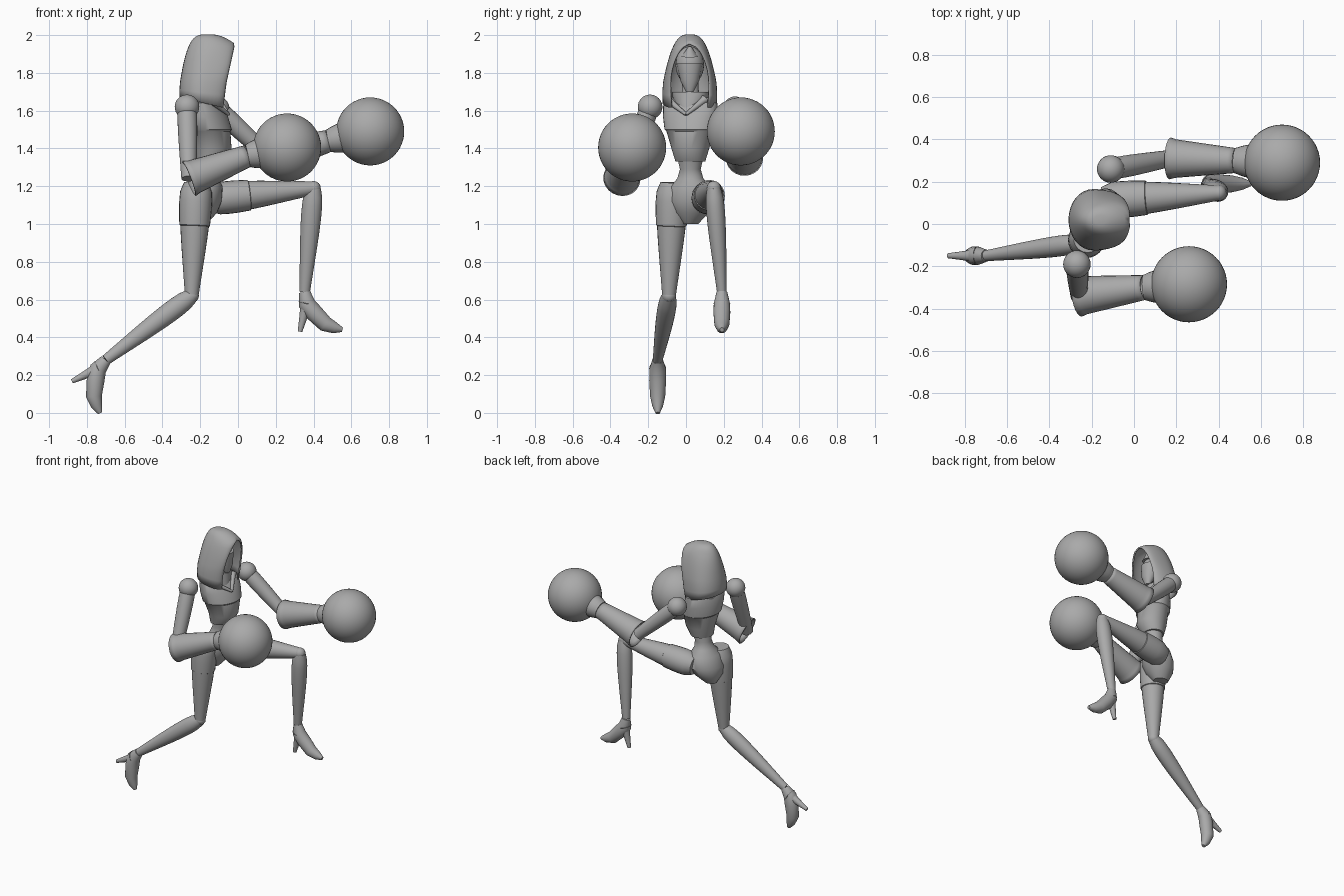
import bpy, bmesh
from math import sin, cos, pi, radians, sqrt
from mathutils import Vector, Matrix

default_cube = bpy.data.objects.get("Cube")
if default_cube:
    bpy.data.objects.remove(default_cube, do_unlink=True)

grey = bpy.data.materials.new("plain_grey")
grey.use_nodes = True
grey_value = (.4, .4, .4, 1)
grey.diffuse_color = grey_value
grey.node_tree.nodes["Principled BSDF"].inputs["Base Color"].default_value = grey_value

UP = Vector((0, 0, 1))
SIDEWAYS = Vector((0, 1, 0))
SHOULDER_LINE = Vector((.34, .94, 0))


def finish(name, bm, thickness=0):
    bmesh.ops.recalc_face_normals(bm, faces=bm.faces)
    mesh = bpy.data.meshes.new(name)
    bm.to_mesh(mesh)
    bm.free()
    mesh.materials.append(grey)
    part = bpy.data.objects.new(name, mesh)
    bpy.context.collection.objects.link(part)
    bpy.ops.object.select_all(action='DESELECT')
    part.select_set(True)
    bpy.context.view_layer.objects.active = part
    bpy.ops.object.shade_smooth_by_angle(angle=radians(38))
    if thickness:
        solidify = part.modifiers.new("thickness", 'SOLIDIFY')
        solidify.thickness = thickness
        solidify.offset = 0


def bridge(bm, rows, closed):
    for row, following in zip(rows, rows[1:]):
        count = len(row)
        for i in range(count if closed else count - 1):
            j = (i + 1) % count
            bm.faces.new((row[i], row[j], following[j], following[i]))


def tube(name, rings, side=SIDEWAYS, level=False, sides=24, thickness=0):
    """Loft ellipses (centre, side radius, other radius) along a path."""
    bm = bmesh.new()
    rows = []
    for k, (centre, width, depth) in enumerate(rings):
        before = rings[max(k - 1, 0)][0]
        after = rings[min(k + 1, len(rings) - 1)][0]
        along = UP if level else (after - before).normalized()
        across = (side - along * side.dot(along)).normalized()
        outward = along.cross(across)
        row = []
        for i in range(sides):
            turn = 2 * pi * i / sides
            offset = across * width * cos(turn) + outward * depth * sin(turn)
            row.append(bm.verts.new(centre + offset))
        rows.append(row)
    bridge(bm, rows, closed=True)
    if not thickness:
        bm.faces.new(rows[0])
        bm.faces.new(rows[-1])
    finish(name, bm, thickness)


def limb(name, start, end, start_radius, end_radius, bulge=0, flatten=1, band=0, thickness=0):
    """Tapered limb, fullest in its first half, with an optional raised band."""
    steps = [i / 12 for i in range(13)]
    if band:
        steps = sorted(steps + [band, band + .005])
    rings = []
    for t in steps:
        radius = start_radius + (end_radius - start_radius) * t + bulge * sin(pi * sqrt(t))
        if t <= band:
            radius += .005
        rings.append((start.lerp(end, t), radius * flatten, radius))
    tube(name, rings, thickness=thickness)


def ball(name, centre, size, segments=32):
    bm = bmesh.new()
    bmesh.ops.create_uvsphere(bm, u_segments=segments, v_segments=segments // 2, radius=1)
    bmesh.ops.scale(bm, vec=size, verts=bm.verts)
    bmesh.ops.translate(bm, vec=centre, verts=bm.verts)
    finish(name, bm)


def even(radius):
    return Vector((radius, radius, radius))


def spine(height):
    """Centre line of the body, arched forward at the ribs."""
    return Vector((-.13 - .2 * abs(height - 1.42), .023, height))


def torso(name, profile):
    rings = [(spine(height), width, depth) for height, width, depth in profile]
    tube(name, rings, side=SHOULDER_LINE, level=True, sides=32)


# Torso: chest with a step under the bust, then waist and hips
torso("chest", [(1.33, .08, .07), (1.4, .1, .1), (1.49, .13, .1), (1.5, .14, .11),
                (1.57, .15, .1), (1.64, .15, .07), (1.69, .06, .04)])
torso("waist_and_hips", [(1.4, .08, .08), (1.29, .055, .055), (1.24, .07, .065), (1.2, .11, .09),
                         (1.12, .13, .1), (1.06, .1, .09), (1, .04, .05)])
limb("neck", spine(1.6), spine(1.8), start_radius=.05, end_radius=.04)
torso("scarf", [(1.6, .05, .08), (1.64, .09, .08), (1.7, .1, .08)])

# Lapels running from under the hood to the breastbone
breastbone = Vector((-.05, 0, 1.58))
for side, reach in (("right", -.1), ("left", .1)):
    limb(side + "_lapel", Vector((.2 * reach - .13, reach, 1.66)), breastbone,
         start_radius=.02, end_radius=.008)

# Hood: level arches that open to the front and close at the peak
bm = bmesh.new()
rows = []
for k in range(1, 17):
    drop = .33 * (k / 16) ** 2
    fullness = min(drop / .27, 1)
    wide = .14 * fullness ** .35
    back = -.15 - .155 * fullness ** .25
    front = min(-.01 - .22 * drop, -.15 + .13 * sqrt(drop / .05))
    gap = .1 * sqrt(max(0, sin(pi * (drop - .05) / .42)))
    middle = (back + front) / 2
    half = []
    for i in range(17):
        turn = pi * i / 16
        inner = 0 if turn < pi / 2 else gap
        x = middle + (back - front) / 2 * cos(turn)
        y = inner + (wide - inner) * sin(turn)
        hang = max(0, drop - .25) * .6 * (x - back) / .2
        half.append(Vector((x, y, 2 - drop - hang)))
    mirrored = [Vector((p.x, -p.y, p.z)) for p in half[:0:-1]]
    rows.append([bm.verts.new(p + SIDEWAYS * .02) for p in mirrored + half])
bridge(bm, rows, closed=False)
bm.faces.new(rows[0])
bmesh.ops.remove_doubles(bm, verts=bm.verts, dist=.0005)
finish("hood", bm, thickness=.01)

# Head inside the hood, with a pointed mask and a brow peak
head = Vector((-.16, .02, 1.84))
ball("head", head, Vector((.08, .075, .1)))
chin = head + Vector((.06, 0, -.14))
cheek = head + Vector((.03, 0, .01))
tube("mask", [(chin, .02, .015), (chin.lerp(cheek, .4), .05, .045), (cheek, .07, .065)], level=True)
limb("brow_peak", head + Vector((.05, 0, .05)), head + Vector((.06, 0, .1)),
     start_radius=.04, end_radius=.008)

# Arms, open forearm sleeves with flared cuffs, and round gloves
arms = {
    "right": [(-.27, -.19, 1.62), (-.26, -.34, 1.24), (.05, -.3, 1.36), (.26, -.285, 1.405)],
    "left": [(-.11, .26, 1.61), (.17, .31, 1.35), (.48, .3, 1.44), (.7, .29, 1.49)],
}
for side, joints in arms.items():
    shoulder, elbow, wrist, glove = map(Vector, joints)
    ball(side + "_shoulder", shoulder, even(.065))
    limb(side + "_upper_arm", shoulder, elbow, start_radius=.045, end_radius=.04, bulge=.008)
    limb(side + "_forearm_sleeve", elbow, wrist, start_radius=.09, end_radius=.055, thickness=.008)
    limb(side + "_cuff", wrist, wrist.lerp(glove, .4), start_radius=.056, end_radius=.085, bulge=.005)
    ball(side + "_glove", glove, even(.18), segments=48)

# Legs: banded thigh, knee joint, shin and a high-heeled foot
foot_path = [(0, 0), (.01, .06), (.05, .11), (.11, .17), (.16, .19), (.2, .2)]
foot_radii = [.03, .045, .047, .042, .03, .012]
legs = {
    "right": (51, [(-.22, -.07, 1.22), (-.245, -.09, .62), (-.7, -.15, .28)]),
    "left": (0, [(-.15, .11, 1.13), (.4, .147, 1.19), (.353, .19, .64)]),
}
for side, (pitch, joints) in legs.items():
    hip, knee, ankle = map(Vector, joints)
    limb(side + "_thigh", hip, knee, start_radius=.06, end_radius=.036, bulge=.027, band=.38)
    ball(side + "_knee", knee, even(.038), segments=16)
    limb(side + "_shin", knee, ankle, start_radius=.034, end_radius=.028, bulge=.021, flatten=.92)

    tilt = Matrix.Rotation(radians(pitch), 3, 'Y')
    centres = [ankle + tilt @ Vector((forward, 0, -down)) for forward, down in foot_path]
    tube(side + "_foot", [(c, r * .95, r) for c, r in zip(centres, foot_radii)])
    heel_tip = ankle + tilt @ Vector((-.025, 0, -.21))
    limb(side + "_heel", centres[1], heel_tip, start_radius=.04, end_radius=.012, bulge=-.006)
